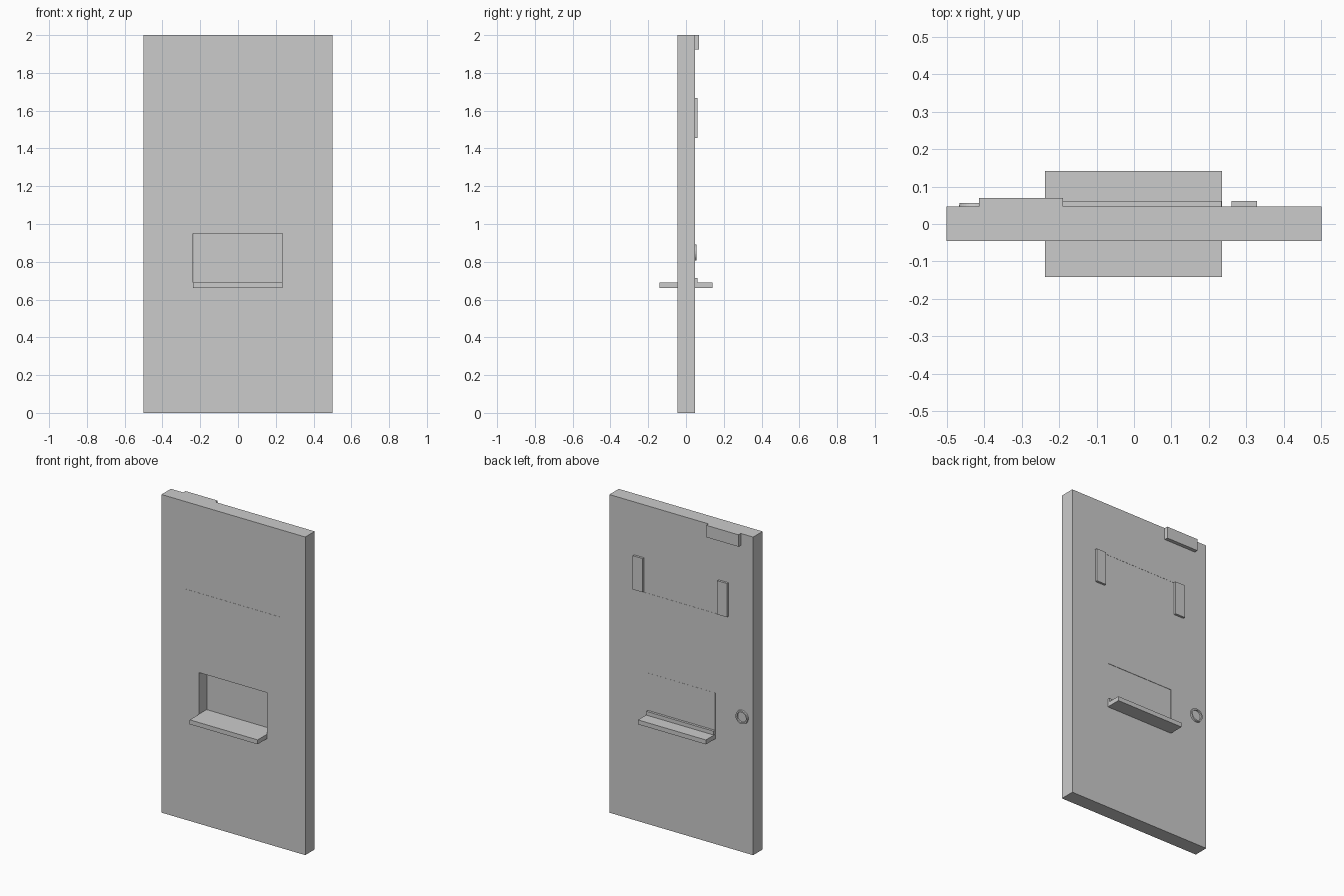
import bpy, bmesh, math

if "Cube" in bpy.data.objects:
    bpy.data.objects.remove(bpy.data.objects["Cube"])

FRONT, BACK = -0.046, 0.047   # faces of the door slab


def box(name, x, y, z):
    """Box from (min, max) ranges on each axis."""
    bm = bmesh.new()
    bmesh.ops.create_cube(bm, size=1)
    for v in bm.verts:
        v.co = [r[0] if c < 0 else r[1] for c, r in zip(v.co, (x, y, z))]
    mesh = bpy.data.meshes.new(name)
    bm.to_mesh(mesh)
    bm.free()
    obj = bpy.data.objects.new(name, mesh)
    bpy.context.collection.objects.link(obj)
    return obj


def cut(target, cutter):
    """Subtract the cutter from the target and remove it."""
    mod = target.modifiers.new("cut", 'BOOLEAN')
    mod.operation = 'DIFFERENCE'
    mod.solver = 'EXACT'
    mod.object = cutter
    bpy.context.view_layer.objects.active = target
    bpy.ops.object.modifier_apply(modifier=mod.name)
    bpy.data.objects.remove(cutter)


# Door slab with a window opening and a serving hatch
slab = box("door_slab", (-0.5, 0.5), (FRONT, BACK), (0, 2))
cut(slab, box("window_cutter", (-0.33, 0.33), (-0.2, 0.2), (1.45, 1.665)))
cut(slab, box("hatch_cutter", (-0.238, 0.235), (-0.2, 0.2), (0.663, 0.95)))

# Window pane, almost flush with both faces
box("window_pane", (-0.33, 0.33), (FRONT + 0.001, BACK - 0.001), (1.45, 1.665))

# Window side plates on the back
for side, name in ((-1, "left"), (1, "right")):
    xs = sorted((side * 0.26, side * 0.328))
    box("window_plate_" + name, xs, (BACK, 0.061), (1.455, 1.667))

# Hatch shelf through the door, flap behind it and its lip
box("hatch_shelf", (-0.237, 0.235), (-0.141, 0.141), (0.662, 0.69))
box("hatch_flap", (-0.235, 0.235), (0.027, BACK - 0.001), (0.69, 0.949))
box("hatch_lip", (-0.235, 0.233), (BACK - 0.001, 0.061), (0.69, 0.714))

# Door closer at the top of the back
box("door_closer", (-0.414, -0.19), (BACK, 0.07), (1.925, 2))

# Lock ring: closed cross-section (radius, y) spun around the lock axis
profile = [(0.031, BACK), (0.043, BACK), (0.041, 0.056), (0.032, 0.056)]
N = 32
bm = bmesh.new()
rings = []
for i in range(N):
    a = 2 * math.pi * i / N
    rings.append([bm.verts.new((-0.424 + r * math.cos(a), y, 0.849 + r * math.sin(a)))
                  for r, y in profile])
for i in range(N):
    p, q = rings[i], rings[(i + 1) % N]
    for k in range(4):
        m = (k + 1) % 4
        bm.faces.new((p[k], p[m], q[m], q[k]))
bmesh.ops.recalc_face_normals(bm, faces=bm.faces)
mesh = bpy.data.meshes.new("lock_ring")
bm.to_mesh(mesh)
bm.free()
bpy.context.collection.objects.link(bpy.data.objects.new("lock_ring", mesh))
